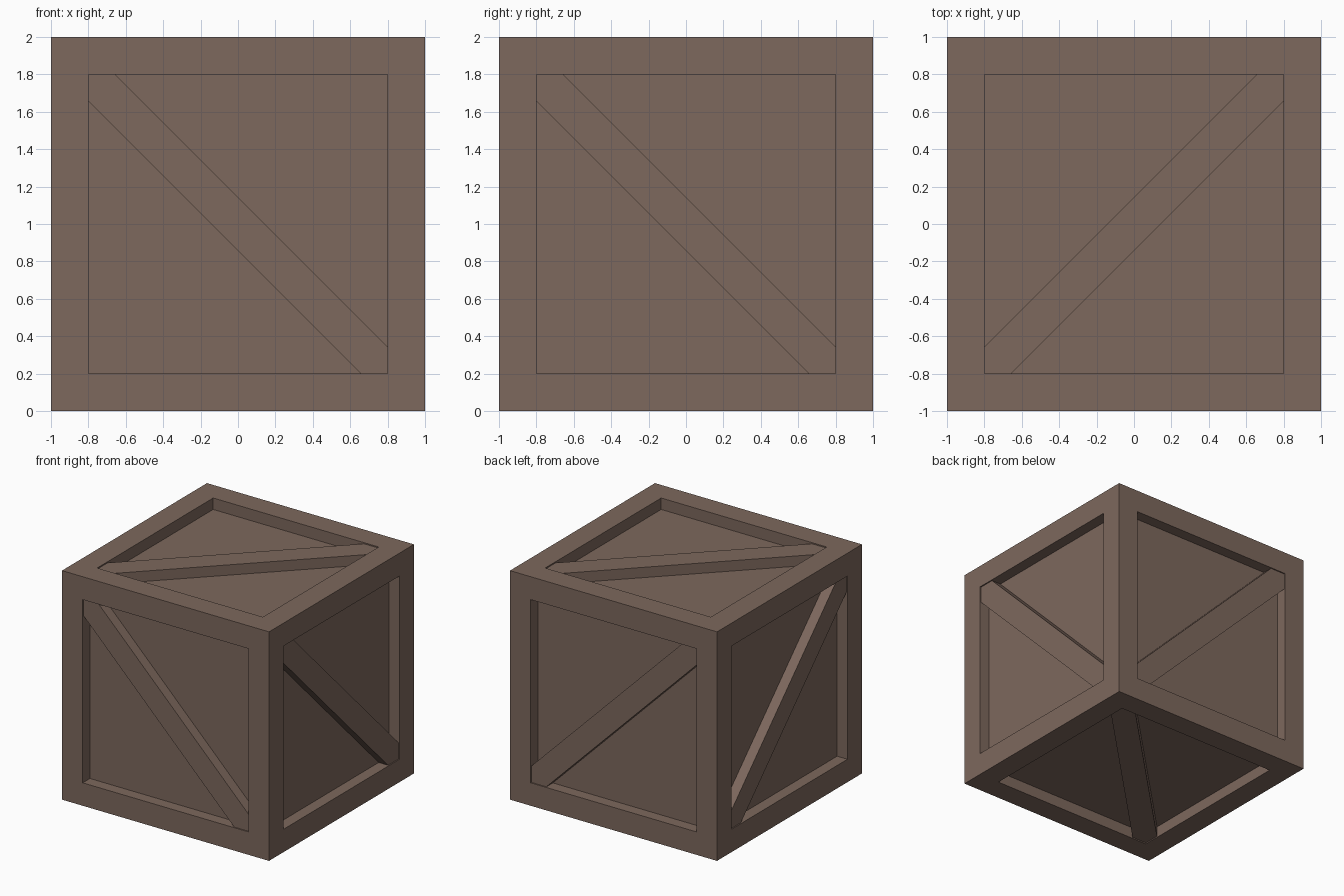
import bpy, bmesh
from mathutils import Vector

if "Cube" in bpy.data.objects:
    bpy.data.objects.remove(bpy.data.objects["Cube"])

wood = bpy.data.materials.new("brown wood")
wood.diffuse_color = (0.205, 0.138, 0.109, 1)
wood.use_nodes = True
wood.node_tree.nodes["Principled BSDF"].inputs["Base Color"].default_value = wood.diffuse_color

INNER = 0.8     # half size of the recessed panel
PANEL = 0.9     # panel distance from the crate centre
FACE = 0.99     # outer face of the braces
C = 0.144       # brace corner cut


def finish(name, bm):
    bmesh.ops.recalc_face_normals(bm, faces=bm.faces)
    mesh = bpy.data.meshes.new(name)
    bm.to_mesh(mesh)
    bm.free()
    mesh.materials.append(wood)
    obj = bpy.data.objects.new(name, mesh)
    obj.location.z = 1
    bpy.context.collection.objects.link(obj)


# Crate body: cube with a square panel inset in every face, then sunk straight in
bm = bmesh.new()
bmesh.ops.create_cube(bm, size=2)
panels = list(bm.faces)
bmesh.ops.inset_individual(bm, faces=panels, thickness=1 - INNER, use_even_offset=True)
for f in bmesh.ops.extrude_discrete_faces(bm, faces=panels)["faces"]:
    f.normal_update()
    n = f.normal.copy()
    for v in f.verts:
        v.co -= n * (1 - PANEL)
finish("crate_frame", bm)

# Diagonal braces: a strip running corner to corner inside the frame opening
a = INNER
STRIP = [(-a, a), (-a + C, a), (a, -a + C), (a, -a), (a - C, -a), (-a, a - C)]


def brace(name, u, v, n):
    u, v, n = Vector(u), Vector(v), Vector(n)
    bm = bmesh.new()
    base = bm.faces.new([bm.verts.new(u * p + v * q + n * (PANEL - 0.01)) for p, q in STRIP])
    ext = bmesh.ops.extrude_face_region(bm, geom=[base], use_keep_orig=True)
    moved = [g for g in ext["geom"] if isinstance(g, bmesh.types.BMVert)]
    bmesh.ops.translate(bm, verts=moved, vec=n * (FACE - PANEL + 0.01))
    finish(name, bm)


X, Y, Z = (1, 0, 0), (0, 1, 0), (0, 0, 1)
for names, u, v, n in [(("back", "front"), X, Z, Y),
                       (("right", "left"), Y, Z, X),
                       (("top", "bottom"), X, (0, -1, 0), Z)]:
    for side, s in zip(names, (1, -1)):
        brace(side + "_brace", u, v, [s * k for k in n])
